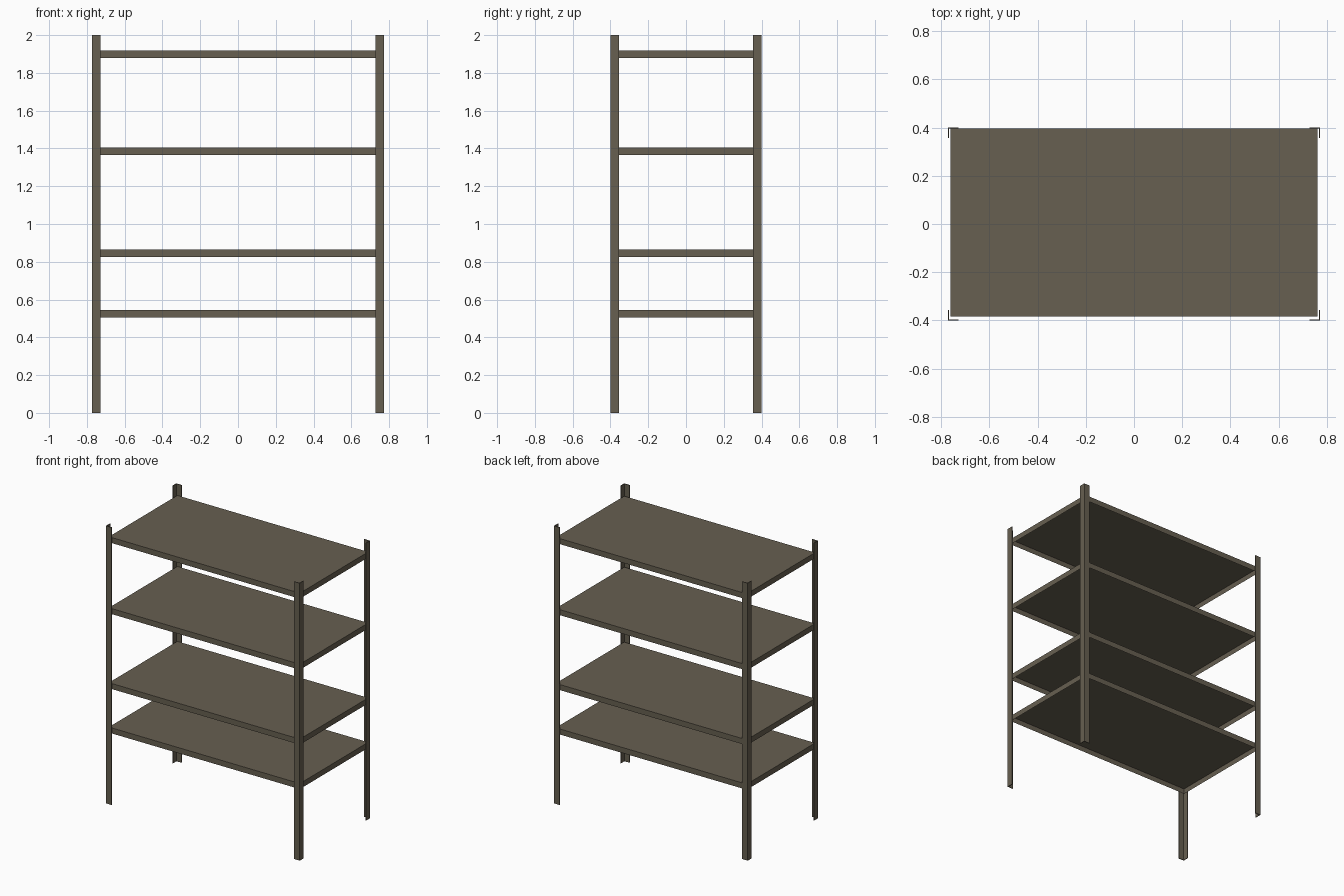
import bpy, bmesh

if "Cube" in bpy.data.objects:
    bpy.data.objects.remove(bpy.data.objects["Cube"])

# Single painted steel colour
steel = bpy.data.materials.new("brown grey steel")
steel.diffuse_color = (0.135, 0.115, 0.082, 1)
steel.use_nodes = True
steel.node_tree.nodes["Principled BSDF"].inputs["Base Color"].default_value = steel.diffuse_color


def make_object(name, bm):
    bmesh.ops.recalc_face_normals(bm, faces=bm.faces)
    me = bpy.data.meshes.new(name)
    bm.to_mesh(me)
    bm.free()
    me.materials.append(steel)
    ob = bpy.data.objects.new(name, me)
    bpy.context.collection.objects.link(ob)


# Corner posts: L-shaped angle profiles, mirrored to the four corners
X, Y, W, T, H = 0.773, 0.401, 0.045, 0.005, 2.0
for sx, side in ((-1, "left"), (1, "right")):
    for sy, end in ((-1, "front"), (1, "back")):
        prof = [(X, Y), (X - W, Y), (X - W, Y - T), (X - T, Y - T), (X - T, Y - W), (X, Y - W)]
        bm = bmesh.new()
        f = bm.faces.new([bm.verts.new((sx * x, sy * y, 0)) for x, y in prof])
        r = bmesh.ops.extrude_face_region(bm, geom=[f])
        bmesh.ops.translate(bm, vec=(0, 0, H), verts=[v for v in r["geom"] if isinstance(v, bmesh.types.BMVert)])
        make_object(f"{end}_{side}_post", bm)

# Shelves: shallow trays turned upside down, open underneath
X0, X1, Y0, Y1, D = -0.761, 0.761, -0.383, 0.396, 0.04
for i, top in enumerate((0.546, 0.866, 1.406, 1.918)):
    bm = bmesh.new()
    bmesh.ops.create_cube(bm, size=1)
    for v in bm.verts:
        v.co = (X1 if v.co.x > 0 else X0, Y1 if v.co.y > 0 else Y0, top if v.co.z > 0 else top - D)
    bm.normal_update()
    under = [f for f in bm.faces if f.normal.z < -0.5]
    bmesh.ops.inset_region(bm, faces=under, thickness=0.006)
    r = bmesh.ops.translate(bm, vec=(0, 0, D - 0.006), verts=under[0].verts[:])
    make_object(f"shelf_{i + 1}", bm)
